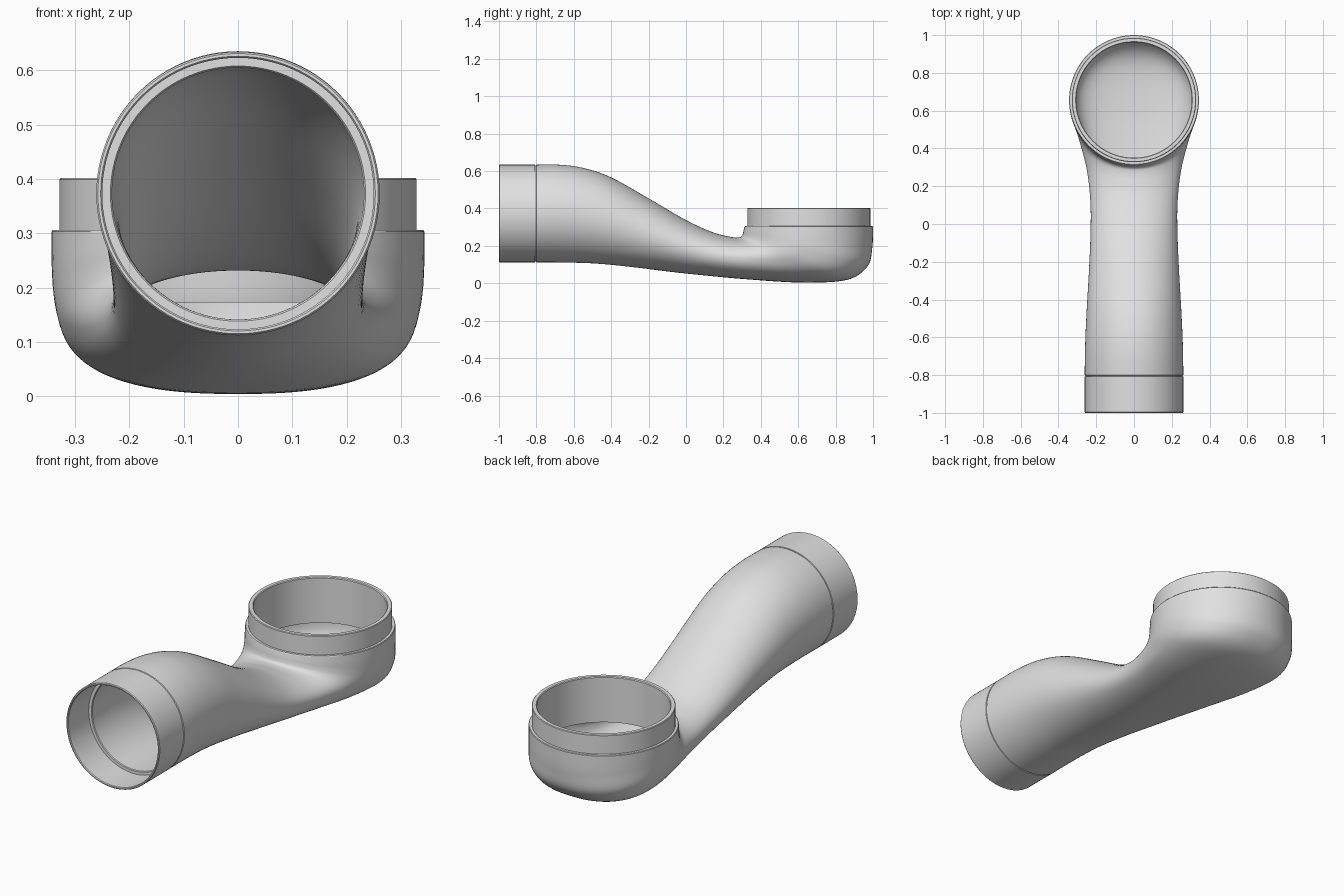
import bpy, bmesh, math

if "Cube" in bpy.data.objects:
    bpy.data.objects.remove(bpy.data.objects["Cube"])

SEG, SUB = 96, 7

# Body stations: top (y, z), bottom (y, z), half width, roundness of the lower half, wall.
# The last ones fan around the inner corner to become the upward cup.
STATIONS = [
    (-0.80, 0.634, -0.80, 0.112, 0.261, 2.0, 0.029),
    (-0.68, 0.634, -0.70, 0.112, 0.260, 2.0, 0.029),
    (-0.55, 0.617, -0.59, 0.110, 0.256, 2.0, 0.029),
    (-0.40, 0.566, -0.46, 0.104, 0.249, 2.0, 0.029),
    (-0.20, 0.454, -0.28, 0.086, 0.238, 2.0, 0.027),
    (0.00, 0.338, -0.08, 0.061, 0.230, 2.0, 0.025),
    (0.14, 0.274, 0.10, 0.042, 0.231, 2.1, 0.022),
    (0.235, 0.249, 0.33, 0.021, 0.249, 2.3, 0.018),
    (0.282, 0.245, 0.62, 0.004, 0.288, 2.5, 0.018),
    (0.298, 0.252, 0.86, 0.018, 0.322, 2.5, 0.019),
    (0.304, 0.265, 0.970, 0.090, 0.338, 2.25, 0.020),
    (0.308, 0.284, 0.996, 0.190, 0.343, 2.05, 0.020),
    (0.313, 0.303, 1.000, 0.303, 0.3435, 2.0, 0.020),
]


def spline(p0, p1, p2, p3, t):
    return tuple(0.5 * (2 * b + (c - a) * t + (2 * a - 5 * b + 4 * c - d) * t * t
                        + (3 * b - a - 3 * c + d) * t ** 3)
                 for a, b, c, d in zip(p0, p1, p2, p3))


def body_stations():
    n, out = len(STATIONS), []
    for i in range(n - 1):
        q = [STATIONS[min(max(i + k, 0), n - 1)] for k in (-1, 0, 1, 2)]
        out += [spline(*q, j / SUB) for j in range(SUB)]
    return out + [STATIONS[-1]]


def section(s, inner=False):
    """Oval ring through the top and bottom points of a station."""
    ty, tz, by, bz, w, power, wall = s
    inset = wall if inner else 0.0
    cy, cz, hy, hz = (ty + by) / 2, (tz + bz) / 2, (ty - by) / 2, (tz - bz) / 2
    k = 1 - inset / math.hypot(hy, hz)
    ring = []
    for i in range(SEG):
        a = 2 * math.pi * i / SEG
        e = 2 / power if math.cos(a) < 0 else 1.0
        u = math.copysign(abs(math.sin(a)) ** e, math.sin(a))
        v = math.copysign(abs(math.cos(a)) ** e, math.cos(a))
        ring.append(((w - inset) * u, cy + hy * k * v, cz + hz * k * v))
    return ring


def front_ring(y, r):
    return section((y, 0.373 + r, y, 0.373 - r, r, 2, 0))


def cup_ring(z, r):
    return section((0.6565 - r, z, 0.6565 + r, z, r, 2, 0))


body = body_stations()
rings = []
# front sleeve, outside, with a fine groove where it meets the body
rings += [front_ring(y, r) for y, r in
          ((-1.0, 0.258), (-0.996, 0.261), (-0.807, 0.261), (-0.806, 0.257), (-0.802, 0.257))]
# outer skin of the body
rings += [section(s) for s in body]
# stepped collar of the cup, over the rim and down the inside as a deep sleeve
rings += [cup_ring(z, r) for z, r in
          ((0.306, 0.341), (0.306, 0.329), (0.399, 0.329), (0.402, 0.326),
           (0.402, 0.309), (0.398, 0.3055), (0.172, 0.3055), (0.172, 0.310),
           (0.200, 0.316), (0.298, 0.316))]
# inner skin of the body, back to the front
rings += [section(s, True) for s in reversed(body)]
# front socket, with an inner ledge
rings += [front_ring(y, r) for y, r in
          ((-0.83, 0.232), (-0.834, 0.235), (-0.834, 0.250), (-0.996, 0.250), (-1.0, 0.253))]

bm = bmesh.new()
loops = [[bm.verts.new(p) for p in ring] for ring in rings]
for i, a in enumerate(loops):
    b = loops[(i + 1) % len(loops)]
    for j in range(SEG):
        k = (j + 1) % SEG
        bm.faces.new((a[j], a[k], b[k], b[j]))
bmesh.ops.recalc_face_normals(bm, faces=bm.faces)
mesh = bpy.data.meshes.new("pipe_elbow")
bm.to_mesh(mesh)
bm.free()

grey = bpy.data.materials.new("light_grey")
grey.diffuse_color = (0.75, 0.75, 0.75, 1)
grey.use_nodes = True
grey.node_tree.nodes["Principled BSDF"].inputs["Base Color"].default_value = grey.diffuse_color
mesh.materials.append(grey)
pipe = bpy.data.objects.new("pipe_elbow", mesh)
bpy.context.collection.objects.link(pipe)
bpy.context.view_layer.objects.active = pipe
pipe.select_set(True)
bpy.ops.object.shade_smooth_by_angle(angle=math.radians(35))
